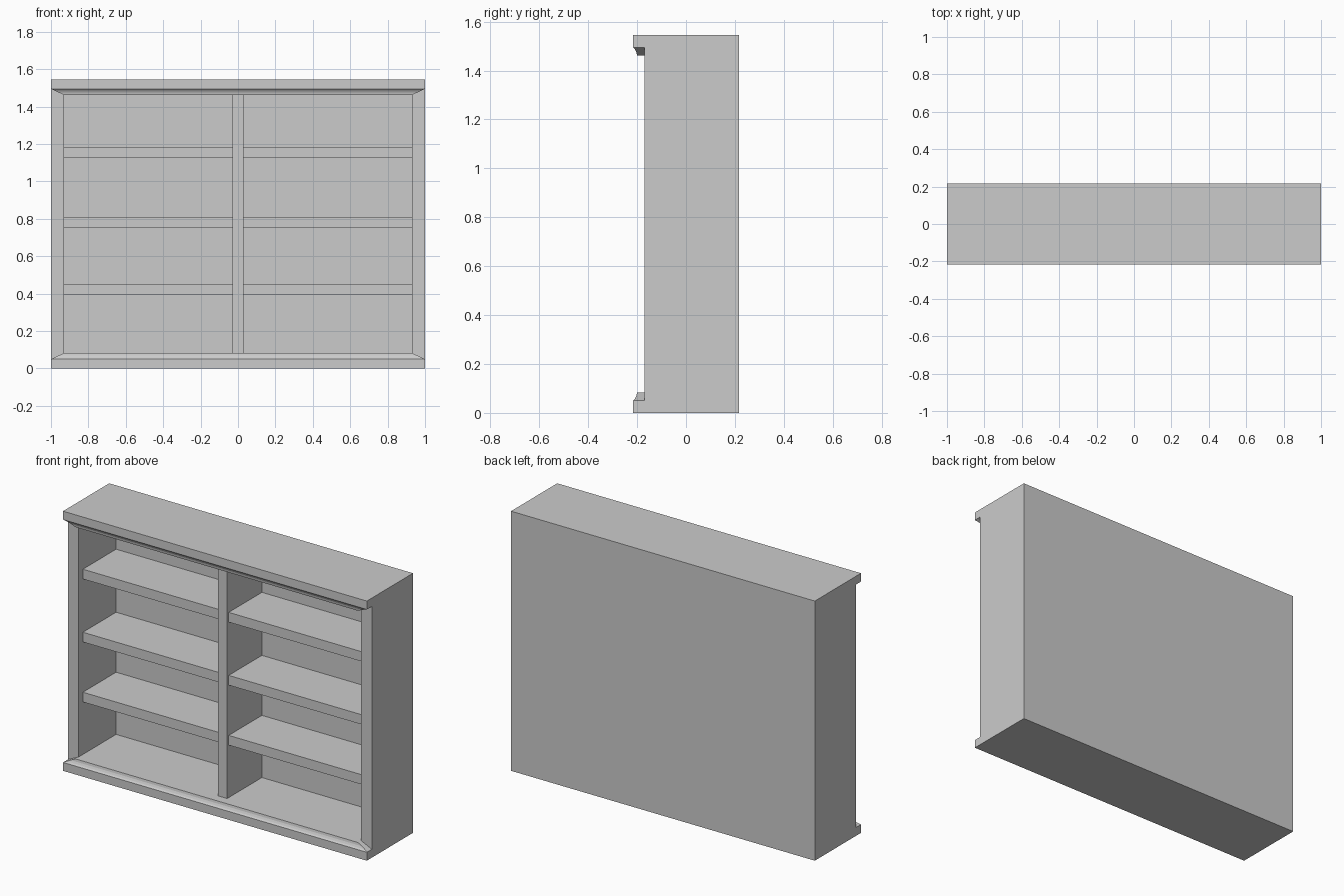
import bpy, bmesh

if "Cube" in bpy.data.objects:
    bpy.data.objects.remove(bpy.data.objects["Cube"])

W, H = 1.0, 1.545            # half width, height
FRONT, FACE, BACK = -0.217, -0.17, 0.217
INNER_X, INNER_BACK = 0.93, 0.182
LIP, FLOOR = 0.05, 0.083     # lip height, inside floor height


def finish(name, bm):
    bmesh.ops.recalc_face_normals(bm, faces=bm.faces)
    mesh = bpy.data.meshes.new(name)
    bm.to_mesh(mesh)
    bm.free()
    obj = bpy.data.objects.new(name, mesh)
    bpy.context.collection.objects.link(obj)
    return obj


def box(name, x0, x1, y0, y1, z0, z1):
    bm = bmesh.new()
    bmesh.ops.create_cube(bm, size=1)
    for v in bm.verts:
        v.co.x = x0 + (v.co.x + 0.5) * (x1 - x0)
        v.co.y = y0 + (v.co.y + 0.5) * (y1 - y0)
        v.co.z = z0 + (v.co.z + 0.5) * (z1 - z0)
    return finish(name, bm)


def moulding(name, flip):
    # small cove whose ends run in from the outer edge to the inner frame edge
    profile = [(FACE, LIP), (FRONT, LIP), (-0.209, 0.058),
               (-0.203, 0.069), (-0.20, FLOOR), (FACE, FLOOR)]
    bm = bmesh.new()
    ends = []
    for side in (-1, 1):
        ring = []
        for y, z in profile:
            x = W + (INNER_X - W) * (z - LIP) / (FLOOR - LIP)
            ring.append(bm.verts.new((side * x, y, H - z if flip else z)))
        bm.faces.new(ring)
        ends.append(ring)
    a, b = ends
    for i in range(len(a)):
        j = (i + 1) % len(a)
        bm.faces.new((a[i], a[j], b[j], b[i]))
    return finish(name, bm)


# base and top: projecting slab, inner deck and cove moulding
box("base_slab", -W, W, FRONT, BACK, 0, LIP)
box("top_slab", -W, W, FRONT, BACK, H - LIP, H)
box("base_deck", -INNER_X, INNER_X, FACE, INNER_BACK, LIP, FLOOR)
box("top_deck", -INNER_X, INNER_X, FACE, INNER_BACK, H - FLOOR, H - LIP)
moulding("base_moulding", False)
moulding("top_moulding", True)

# carcass: sides, back and centre divider
box("left_side", -W, -INNER_X, FACE, BACK, LIP, H - LIP)
box("right_side", INNER_X, W, FACE, BACK, LIP, H - LIP)
box("back_panel", -INNER_X, INNER_X, INNER_BACK, BACK, LIP, H - LIP)
box("centre_divider", -0.03, 0.03, -0.145, INNER_BACK, FLOOR, H - FLOOR)

# three shelves in each bay
for i, top in enumerate((0.453, 0.81, 1.185), 1):
    for side, x0, x1 in (("left", -INNER_X, -0.03), ("right", 0.03, INNER_X)):
        box(f"{side}_shelf_{i}", x0, x1, -0.13, INNER_BACK, top - 0.058, top)
